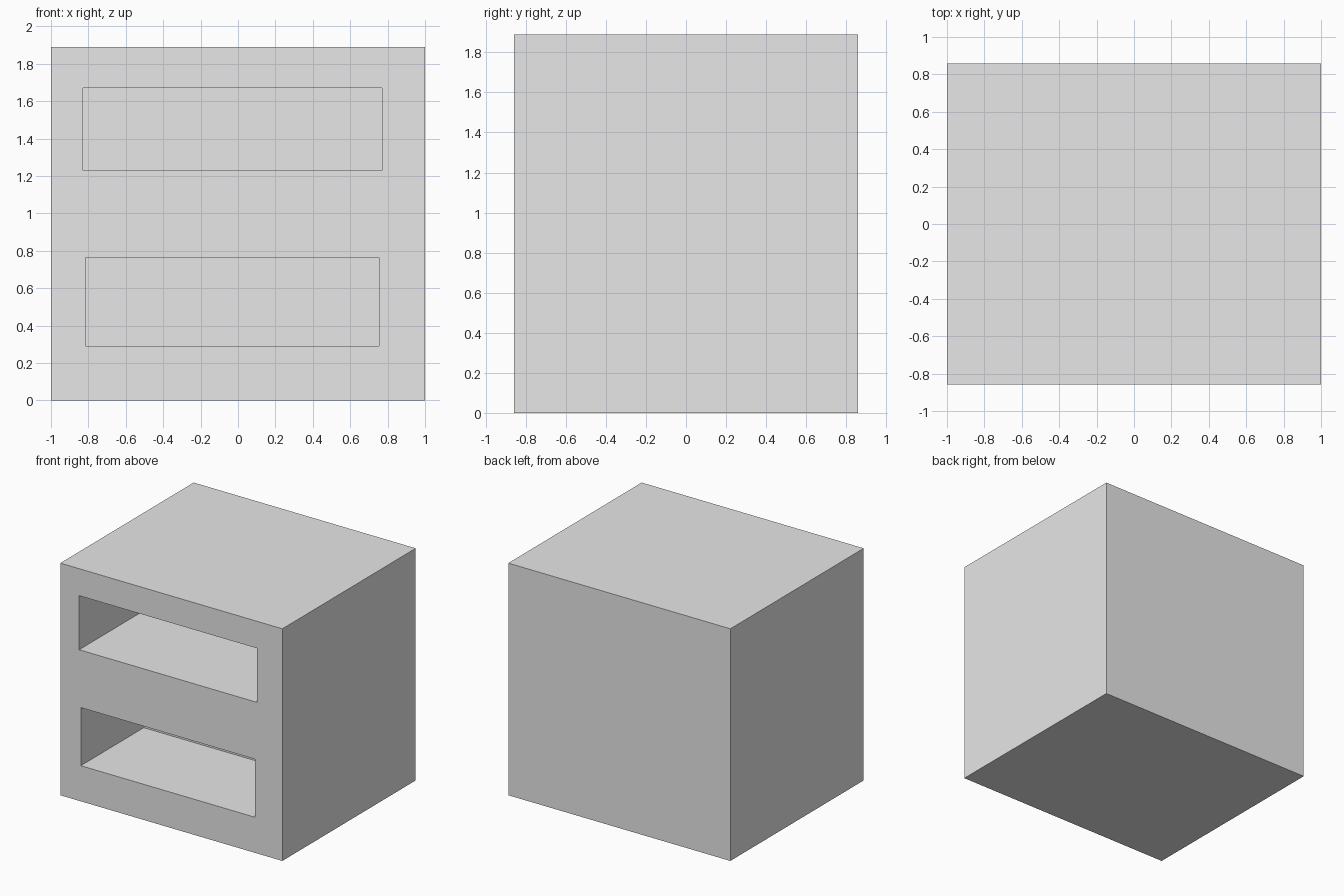
import bpy

if "Cube" in bpy.data.objects:
    bpy.data.objects.remove(bpy.data.objects["Cube"], do_unlink=True)

grey = bpy.data.materials.new("plain_grey")
grey.use_nodes = True
GREY = (0.8, 0.8, 0.8, 1)
grey.diffuse_color = GREY
grey.node_tree.nodes["Principled BSDF"].inputs["Base Color"].default_value = GREY


def box(name, low, high):
    """Axis-aligned box between two opposite corners."""
    centre = [(a + b) / 2 for a, b in zip(low, high)]
    bpy.ops.mesh.primitive_cube_add(size=1, location=centre)
    obj = bpy.context.object
    obj.name = name
    obj.scale = [b - a for a, b in zip(low, high)]
    bpy.ops.object.transform_apply(location=True, rotation=True, scale=True)
    obj.data.materials.append(grey)
    return obj


HALF_DEPTH = 0.858
FRONT = -HALF_DEPTH
POCKET_DEPTH = 0.81

# Solid cabinet body
cabinet = box("cabinet_body", (-1, FRONT, 0), (1, HALF_DEPTH, 1.89))

# Two open compartments cut into the front: left, right, bottom, top
compartments = {
    "upper_compartment": (-0.83, 0.77, 1.23, 1.67),
    "lower_compartment": (-0.815, 0.755, 0.29, 0.763),
}
for name, (x0, x1, z0, z1) in compartments.items():
    cutter = box(name + "_cutter", (x0, FRONT - 0.1, z0),
                 (x1, FRONT + POCKET_DEPTH, z1))
    cutter.hide_render = True
    cut = cabinet.modifiers.new(name, "BOOLEAN")
    cut.operation = "DIFFERENCE"
    cut.solver = "EXACT"
    cut.object = cutter
    bpy.context.view_layer.objects.active = cabinet
    bpy.ops.object.modifier_apply(modifier=cut.name)
    bpy.data.objects.remove(cutter, do_unlink=True)
